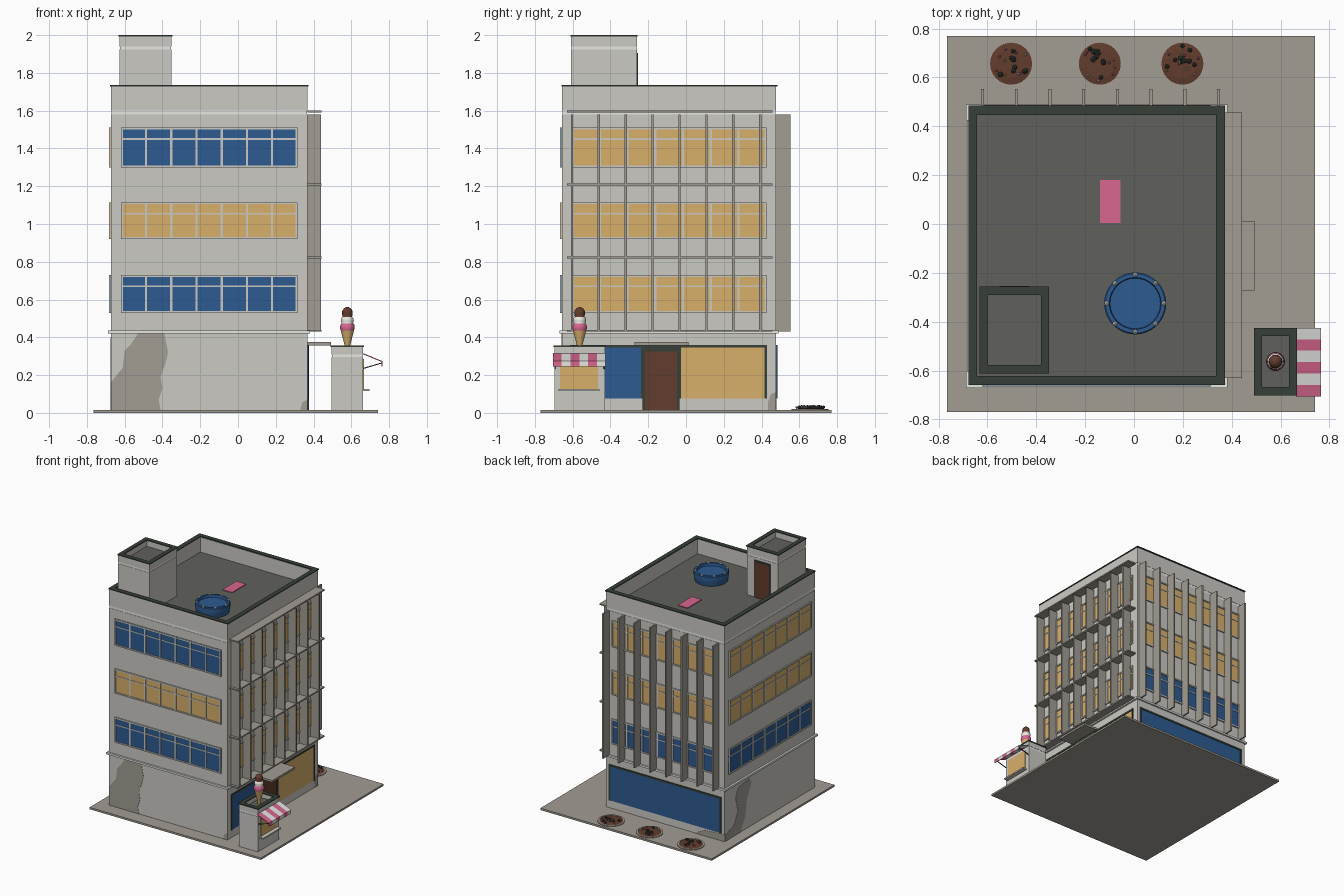
import bpy, bmesh, math, random
from mathutils import Vector, Matrix

if "Cube" in bpy.data.objects:
    bpy.data.objects.remove(bpy.data.objects["Cube"])

random.seed(4)


def material(name, r, g, b):
    m = bpy.data.materials.new(name)
    lin = [((c / 255 + 0.055) / 1.055) ** 2.4 for c in (r, g, b)]
    m.diffuse_color = (*lin, 1)
    m.use_nodes = True
    m.node_tree.nodes["Principled BSDF"].inputs["Base Color"].default_value = m.diffuse_color
    return m


WALL = material("concrete", 203, 202, 196)
GREY = material("pavement_grey", 162, 157, 148)
DECK = material("roof_grey", 96, 96, 92)
DARK = material("dark_trim", 55, 64, 56)
BLUE = material("blue", 46, 91, 145)
GOLD = material("warm_yellow", 216, 176, 107)
BROWN = material("brown", 98, 60, 45)
PINK = material("pink", 216, 102, 144)
WHITE = material("white_trim", 232, 232, 228)

X0, X1, Y0, Y1 = -0.673, 0.367, -0.657, 0.477   # wall planes


def finish(name, bm, mats):
    bmesh.ops.recalc_face_normals(bm, faces=bm.faces)
    me = bpy.data.meshes.new(name)
    bm.to_mesh(me)
    bm.free()
    for m in mats:
        me.materials.append(m)
    ob = bpy.data.objects.new(name, me)
    bpy.context.collection.objects.link(ob)
    return ob


def solid(name, parts, *mats):
    """parts: (polygon, extrusion vector, material index)"""
    bm = bmesh.new()
    for poly, ext, mi in parts:
        a = [bm.verts.new(p) for p in poly]
        b = [bm.verts.new(Vector(p) + Vector(ext)) for p in poly]
        n = len(a)
        fs = [bm.faces.new(a), bm.faces.new(b[::-1])]
        fs += [bm.faces.new((a[i], a[(i + 1) % n], b[(i + 1) % n], b[i])) for i in range(n)]
        for f in fs:
            f.material_index = mi
    return finish(name, bm, mats)


def box(x0, x1, y0, y1, z0, z1, mi=0):
    return ([(x0, y0, z0), (x1, y0, z0), (x1, y1, z0), (x0, y1, z0)], (0, 0, z1 - z0), mi)


def rim(x0, x1, y0, y1, z0, z1, w):
    return [box(x0, x1, y0, y0 + w, z0, z1), box(x0, x1, y1 - w, y1, z0, z1),
            box(x0, x0 + w, y0 + w, y1 - w, z0, z1), box(x1 - w, x1, y0 + w, y1 - w, z0, z1)]


def on_wall(side, u, z, d):
    return {"front": (u, Y0 - d, z), "back": (u, Y1 + d, z),
            "left": (X0 - d, u, z), "right": (X1 + d, u, z)}[side]


def panel(side, pts, d0, d1, mi=0):
    base = [on_wall(side, u, z, d0) for u, z in pts]
    ext = Vector(on_wall(side, 0, 0, d1)) - Vector(on_wall(side, 0, 0, d0))
    return (base, ext, mi)


def rect(side, u0, u1, z0, z1, d0, d1, mi=0):
    return panel(side, [(u0, z0), (u1, z0), (u1, z1), (u0, z1)], d0, d1, mi)


def lathe(name, x, y, profile, n, *mats):
    """profile: (radius, z, material index of the band above)"""
    bm = bmesh.new()
    rings = [[bm.verts.new((x + r * math.cos(2 * math.pi * i / n), y + r * math.sin(2 * math.pi * i / n), z))
              for i in range(n)] for r, z, _ in profile]
    for k in range(len(rings) - 1):
        for i in range(n):
            j = (i + 1) % n
            bm.faces.new((rings[k][i], rings[k][j], rings[k + 1][j], rings[k + 1][i])).material_index = profile[k][2]
    bm.faces.new(rings[0][::-1]).material_index = profile[0][2]
    bm.faces.new(rings[-1]).material_index = profile[-1][2]
    return finish(name, bm, mats)


def balls(name, items, *mats):
    bm = bmesh.new()
    for x, y, z, r, mi in items:
        res = bmesh.ops.create_icosphere(bm, subdivisions=1, radius=r, matrix=Matrix.Translation((x, y, z)))
        for f in {f for v in res["verts"] for f in v.link_faces}:
            f.material_index = mi
    return finish(name, bm, mats)


# Pavement and main building
solid("pavement", [box(-0.765, 0.74, -0.77, 0.77, 0, 0.015)], GREY)
solid("ground_floor", [box(X0, X1, Y0, Y1, 0.015, 0.42)], WALL)
solid("floor_ledge", [box(X0 - .015, X1 + .015, Y0 - .014, Y1 + .012, 0.42, 0.435)], WHITE)
solid("upper_floors", [box(X0, X1, Y0, Y1, 0.435, 1.58)], WALL)
solid("parapet_groove", [box(X0 + .002, X1 - .002, Y0 + .002, Y1 - .002, 1.58, 1.6)], WHITE)
solid("parapet", rim(X0, X1, Y0, Y1, 1.6, 1.727, 0.03), WALL)
solid("parapet_cap", rim(X0 - .005, X1 + .005, Y0 - .002, Y1 + .008, 1.727, 1.735, 0.036), DARK)
solid("roof_deck", [box(X0 + .02, X1 - .02, Y0 + .02, Y1 - .02, 1.598, 1.61)], DECK)

# Window bands: glass, frame, mullions and transom on each storey
storeys = [(0.53, 0.73), (0.92, 1.115), (1.30, 1.51)]
bands = {"front": (-0.62, 0.314, (BLUE, GOLD, BLUE)), "right": (-0.604, 0.425, (GOLD, GOLD, GOLD)),
         "back": (-0.62, 0.314, (BLUE, GOLD, GOLD)), "left": (-0.604, 0.425, (BLUE, GOLD, GOLD))}
for side, (a, b, glass) in bands.items():
    bars = []
    for (z0, z1), g in zip(storeys, glass):
        solid(side + "_window_glass", [rect(side, a, b, z0, z1, -0.01, 0.003)], g)
        w = 0.01
        bars += [rect(side, a, b, z0, z0 + w, 0, 0.01), rect(side, a, b, z1 - w, z1, 0, 0.01),
                 rect(side, a, a + w, z0 + w, z1 - w, 0, 0.01), rect(side, b - w, b, z0 + w, z1 - w, 0, 0.01),
                 rect(side, a + w, b - w, z1 - 0.064, z1 - 0.056, 0, 0.006)]
        for i in range(1, 7):
            u = a + (b - a) * i / 7
            bars.append(rect(side, u - 0.006, u + 0.006, z0 + w, z1 - w, 0, 0.008))
    solid(side + "_window_frames", bars, WALL)

# Sun fins on the back and right walls
solid("back_fins", [rect("back", -0.62 + i * 0.138 - .006, -0.62 + i * 0.138 + .006, 0.43, 1.58, 0, 0.075)
                    for i in range(8)], GREY)
solid("right_fins", [rect("right", -0.604 + i * 0.1424 - .006, -0.604 + i * 0.1424 + .006, 0.43, 1.58, 0, 0.072)
                     for i in range(8)], GREY)
solid("right_shelves", [rect("right", -0.63, 0.457, z - .005, z + .005, 0, 0.074)
                        for z in (0.435, 0.823, 1.21, 1.595)], GREY)


def shop_front(side, a, b, z0, z1, glass):
    solid(side + "_shop_glass", [rect(side, a, b, z0, z1, -0.01, 0.003)], glass)
    w = 0.014
    solid(side + "_shop_frame", [rect(side, a, b, z1 - w, z1, 0, 0.007), rect(side, a, a + w, z0, z1 - w, 0, 0.007),
                                 rect(side, b - w, b, z0, z1 - w, 0, 0.007)], DARK)


# Shop windows, entrance door and canopy
shop_front("back", -0.645, 0.34, 0.075, 0.36, BLUE)
shop_front("right", -0.615, -0.225, 0.075, 0.36, BLUE)
shop_front("right", -0.04, 0.43, 0.075, 0.36, GOLD)
solid("entrance_door", [rect("right", -0.218, -0.047, 0.015, 0.325, -0.01, 0.004)], BROWN)
solid("entrance_frame", [rect("right", -0.23, -0.034, 0.325, 0.36, 0, 0.009),
                         rect("right", -0.23, -0.218, 0.015, 0.325, 0, 0.009),
                         rect("right", -0.047, -0.034, 0.015, 0.325, 0, 0.009)], DARK)
solid("entrance_canopy", [rect("right", -0.272, 0.012, 0.358, 0.374, 0, 0.126)], GREY)

# Weathered patches around three corners
front_patch = [(X0, 0.015), (-0.41, 0.015), (-0.42, 0.07), (-0.4, 0.13), (-0.41, 0.19), (-0.385, 0.26),
               (-0.37, 0.32), (-0.39, 0.42), (-0.53, 0.42), (-0.57, 0.36), (-0.6, 0.33), (-0.61, 0.24), (X0, 0.16)]
left_patch = [(0.477, 0.015), (0.28, 0.015), (0.22, 0.12), (0.2, 0.25), (0.14, 0.36), (0.17, 0.4),
              (0.31, 0.38), (0.34, 0.3), (0.31, 0.2), (0.36, 0.1), (0.477, 0.06)]
solid("weathered_patches", [
    panel("front", front_patch, 0, 0.002), panel("left", left_patch, 0, 0.002),
    panel("back", [(X0, 0.015), (-0.41, 0.015), (-0.5, 0.06), (X0, 0.073)], 0, 0.002),
    panel("front", [(0.33, 0.015), (X1, 0.015), (X1, 0.07), (0.34, 0.055)], 0, 0.002),
    panel("right", [(0.435, 0.015), (Y1, 0.015), (Y1, 0.11), (0.45, 0.1), (0.435, 0.06)], 0, 0.002)], GREY)

# Roof stair house
solid("stair_house", [box(-0.628, -0.352, -0.608, -0.26, 1.6, 1.925)], WALL)
solid("stair_house_groove", [box(-0.626, -0.354, -0.606, -0.262, 1.925, 1.94)], WHITE)
solid("stair_house_parapet", rim(-0.628, -0.352, -0.608, -0.26, 1.94, 1.992, 0.028), WALL)
solid("stair_house_cap", rim(-0.632, -0.347, -0.612, -0.256, 1.992, 2.0, 0.034), DARK)
solid("stair_house_roof", [box(-0.61, -0.37, -0.59, -0.28, 1.938, 1.948)], DECK)
solid("stair_door_frame", [box(-0.56, -0.42, -0.262, -0.255, 1.61, 1.905)], DARK)
solid("stair_door", [box(-0.55, -0.43, -0.262, -0.253, 1.61, 1.893)], BROWN)

# Roof pool with beads, and towel
lathe("roof_pool", 0.005, -0.325, [(0.12, 1.61, 0), (0.127, 1.65, 0), (0.127, 1.685, 0), (0.122, 1.69, 0),
                                   (0.106, 1.69, 0), (0.103, 1.67, 0)], 32, BLUE)
balls("pool_beads", [(0.005 + 0.117 * math.cos(i * math.pi / 4), -0.325 + 0.117 * math.sin(i * math.pi / 4),
                      1.69, 0.011, 0) for i in range(8)], WHITE)
solid("towel", [box(-0.14, -0.055, 0.005, 0.18, 1.61, 1.616)], PINK)

# Round flower beds behind the building
for cx in (-0.503, -0.14, 0.198):
    lathe("bed_ring", cx, 0.656, [(0.098, 0.012, 0), (0.098, 0.021, 0), (0.086, 0.021, 0), (0.086, 0.016, 0)], 24, GREY)
    lathe("bed_soil", cx, 0.656, [(0.086, 0.012, 0), (0.086, 0.02, 0), (0.06, 0.024, 0)], 24, BROWN)
    plants = []
    for i in range(19):
        t, r = random.uniform(0, 6.28), 0.072 * math.sqrt(random.random())
        mi = 0 if i < 9 else 1 + i % 4
        size = random.uniform(0.009, 0.013) if mi == 0 else 0.006
        plants.append((cx + r * math.cos(t), 0.656 + r * math.sin(t), 0.03, size, mi))
    balls("bed_plants", plants, DARK, PINK, GOLD, PINK, WHITE)

# Kiosk
KX0, KX1, KY0, KY1 = 0.495, 0.663, -0.697, -0.43
solid("kiosk_body", [box(KX0, KX1, KY0, KY1, 0.015, 0.295)], WALL)
solid("kiosk_groove", [box(KX0 + .002, KX1 - .002, KY0 + .002, KY1 - .002, 0.295, 0.31)], WHITE)
solid("kiosk_parapet", rim(KX0, KX1, KY0, KY1, 0.31, 0.35, 0.027), WALL)
solid("kiosk_cap", rim(KX0 - .004, KX1 + .004, KY0 - .004, KY1 + .004, 0.35, 0.358, 0.033), DARK)
solid("kiosk_roof", [box(KX0 + .02, KX1 - .02, KY0 + .02, KY1 - .02, 0.308, 0.318)], DECK)
solid("kiosk_window", [box(KX1 - .01, KX1 + .004, -0.667, -0.467, 0.125, 0.285)], GOLD)
solid("kiosk_counter", [box(KX1, 0.697, -0.675, -0.458, 0.115, 0.126)], WALL)

# Striped awning with valance and arms
aw = (KY1 + 0.005 - KY0 + 0.008) / 6
profile = [(0.662, 0.316), (0.765, 0.274), (0.765, 0.245), (0.761, 0.245), (0.761, 0.27), (0.662, 0.31)]
solid("awning", [([(x, KY0 - .008 + i * aw, z) for x, z in profile], (0, aw, 0), i % 2) for i in range(6)], PINK, WHITE)
solid("awning_arms", [([(0.662, y, 0.232), (0.762, y, 0.262), (0.762, y, 0.267), (0.662, y, 0.238)], (0, 0.005, 0), 0)
                      for y in (KY0 + .002, KY1 - .007)], DARK)

# Ice cream sign on the kiosk roof
ice = lathe("ice_cream", 0.579, -0.563, [
    (0.01, 0.316, 0), (0.014, 0.355, 0), (0.035, 0.436, 1), (0.039, 0.448, 1), (0.037, 0.466, 1), (0.03, 0.474, 2),
    (0.034, 0.486, 2), (0.033, 0.502, 2), (0.025, 0.508, 3), (0.028, 0.522, 3), (0.027, 0.54, 3), (0.019, 0.553, 3),
    (0.006, 0.56, 3)], 20, GOLD, PINK, WHITE, BROWN)
for p in ice.data.polygons:
    p.use_smooth = p.material_index > 0
